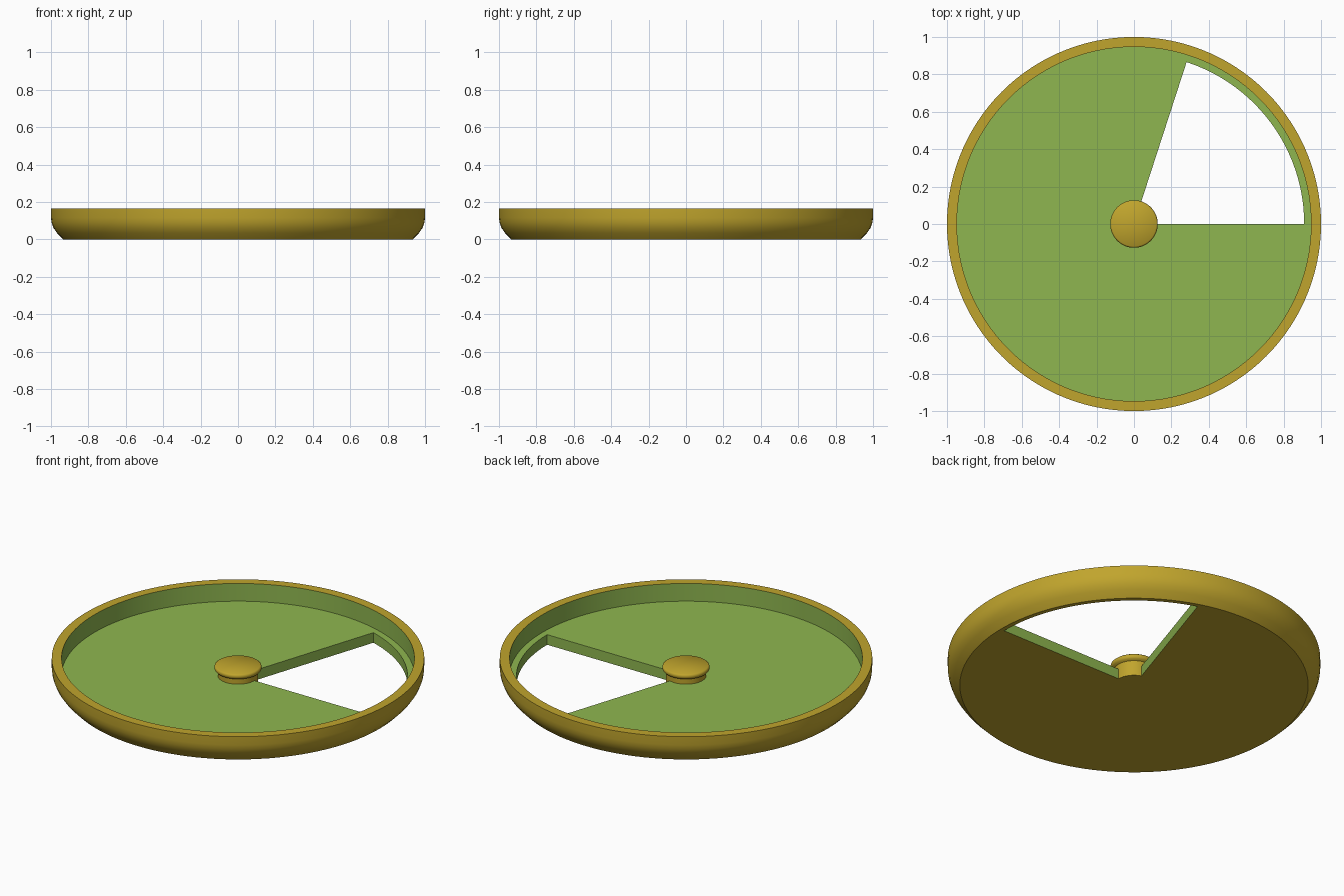
import bpy, bmesh, math

if "Cube" in bpy.data.objects:
    bpy.data.objects.remove(bpy.data.objects["Cube"])

SEGMENTS = 120                      # 3 degrees per step
CUT_END = 24                        # opening spans steps 0..24 (72 degrees)
FLOOR_Z, RIM_Z = 0.06, 0.165
HUB_R, CUT_R, WALL_R = 0.108, 0.91, 0.947


def material(name, colour):
    m = bpy.data.materials.new(name)
    m.diffuse_color = (*colour, 1)
    m.use_nodes = True
    m.node_tree.nodes["Principled BSDF"].inputs["Base Color"].default_value = m.diffuse_color
    return m


gold = material("gold", (0.53, 0.375, 0.026))
green = material("green", (0.275, 0.47, 0.08))


def point(r, z, step):
    a = 2 * math.pi * step / SEGMENTS
    return (r * math.cos(a), r * math.sin(a), z)


def add_face(bm, points, mat):
    unique = list(dict.fromkeys(points))
    bm.faces.new([bm.verts.new(p) for p in unique]).material_index = mat


def lathe(bm, profile, mat, start=0, end=SEGMENTS):
    """Sweep an open (radius, height) profile between two angular steps."""
    for (r0, z0), (r1, z1) in zip(profile, profile[1:]):
        for i in range(start, end):
            add_face(bm, [point(r0, z0, i), point(r0, z0, i + 1),
                          point(r1, z1, i + 1), point(r1, z1, i)], mat)


def finish(bm, name, angle):
    bmesh.ops.remove_doubles(bm, verts=bm.verts, dist=0.0001)
    bmesh.ops.recalc_face_normals(bm, faces=bm.faces)
    mesh = bpy.data.meshes.new(name)
    bm.to_mesh(mesh)
    bm.free()
    mesh.materials.append(gold)
    mesh.materials.append(green)
    obj = bpy.data.objects.new(name, mesh)
    bpy.context.collection.objects.link(obj)
    bpy.ops.object.select_all(action='DESELECT')
    obj.select_set(True)
    bpy.context.view_layer.objects.active = obj
    bpy.ops.object.shade_smooth_by_angle(angle=math.radians(angle))


# Tray: rounded outer shell, green lining, floor with a wedge opening
bm = bmesh.new()
lathe(bm, [(WALL_R, RIM_Z), (1, RIM_Z), (1, 0.115), (0.997, 0.09), (0.987, 0.062),
           (0.968, 0.034), (0.935, 0), (CUT_R, 0)], 0)
lathe(bm, [(WALL_R, RIM_Z), (WALL_R, FLOOR_Z), (CUT_R, FLOOR_Z)], 1)
lathe(bm, [(CUT_R, FLOOR_Z), (HUB_R, FLOOR_Z)], 1, CUT_END)
lathe(bm, [(CUT_R, 0), (HUB_R, 0)], 0, CUT_END)
# Walls of the opening
lathe(bm, [(CUT_R, FLOOR_Z), (CUT_R, 0)], 1, 0, CUT_END)
lathe(bm, [(HUB_R, FLOOR_Z), (HUB_R, 0)], 0, CUT_END)
for step in (0, CUT_END):
    add_face(bm, [point(HUB_R, 0, step), point(CUT_R, 0, step),
                  point(CUT_R, FLOOR_Z, step), point(HUB_R, FLOOR_Z, step)], 1)
finish(bm, "tray", 30)

# Hub: short column with a wider rounded cap
bm = bmesh.new()
lathe(bm, [(0, 0), (HUB_R, 0), (HUB_R, 0.09), (0.12, 0.096), (0.126, 0.104),
           (0.127, 0.112), (0.125, 0.12), (0.119, 0.125), (0, 0.125)], 0)
finish(bm, "hub", 50)
